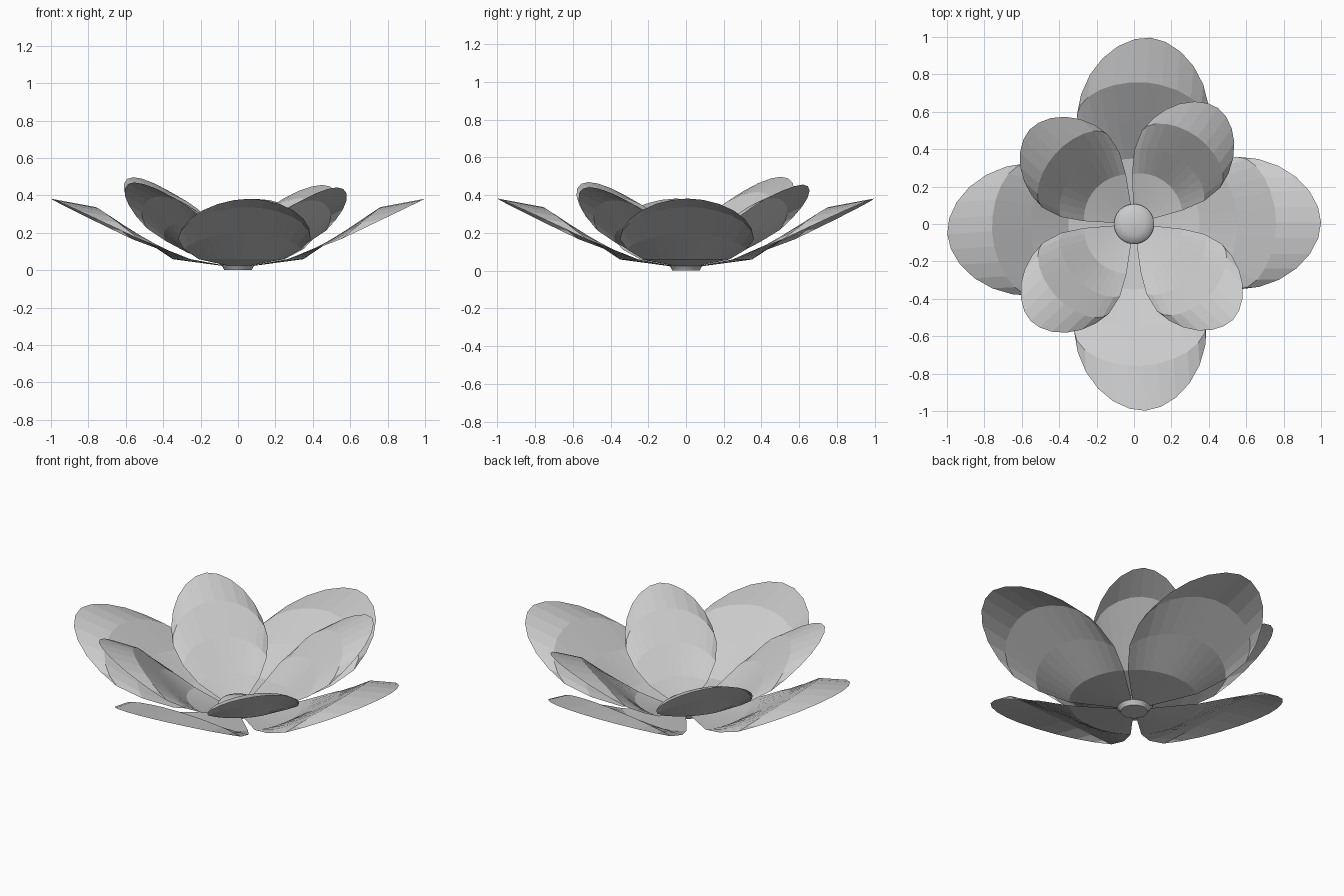
import bpy, bmesh, math
from mathutils import Matrix, Vector

if "Cube" in bpy.data.objects:
    bpy.data.objects.remove(bpy.data.objects["Cube"])

SEG = 12  # facets across a petal


def add_object(name, bm):
    bmesh.ops.recalc_face_normals(bm, faces=bm.faces)
    mesh = bpy.data.meshes.new(name)
    bm.to_mesh(mesh)
    bm.free()
    obj = bpy.data.objects.new(name, mesh)
    bpy.context.collection.objects.link(obj)
    return obj


def petal_row(i):
    """Points of one crosswise strip: base fan, bulge, crease, tip outline."""
    t = -1 + 2 * i / SEG
    a = t * math.radians(40.5)
    s, c = math.sin(t * math.pi / 2), max(0, math.cos(t * math.pi / 2))
    y = 0.355 * math.copysign(abs(s) ** 1.08, s)
    base = Vector((0.35 * math.cos(a), 0.35 * math.sin(a), 0.047))
    crease = Vector((0.55 + 0.21 * c, y, 0.155 + 0.17 * c))
    tip = Vector((0.55 + 0.45 * c, y, 0.155 + 0.215 * c))
    bulge = (base + crease) / 2 + Vector((0, 0.025 * t, 0))
    return base, bulge, crease, tip


def petal(name, azimuth, tilt=0.0, scale=1.0, width=1.0):
    bm = bmesh.new()
    root = bm.verts.new((0, 0, 0))
    rows = [[bm.verts.new(p) for p in petal_row(i)] for i in range(SEG + 1)]
    for a, b in zip(rows, rows[1:]):
        bm.faces.new((root, a[0], b[0]))
        for k in range(3):
            bm.faces.new((a[k], a[k + 1], b[k + 1], b[k]))
    bmesh.ops.remove_doubles(bm, verts=bm.verts, dist=1e-4)
    bm.transform(Matrix.Translation((0, 0, 0.012))
                 @ Matrix.Rotation(math.radians(azimuth), 4, 'Z')
                 @ Matrix.Rotation(-math.radians(tilt), 4, 'Y')
                 @ Matrix.Diagonal((scale, scale * width, scale, 1)))
    add_object(name, bm)


# Four wide outer petals
for n, az in enumerate((0.5, 85, 183, 273.5)):
    petal(f"outer_petal_{n + 1}", az)

# Four smaller, steeper inner petals: azimuth, tilt, scale
for n, (az, tilt, scale) in enumerate(((54, 9.8, 0.83), (138, 12.5, 0.84),
                                       (223, 10.8, 0.83), (316, 10, 0.80))):
    petal(f"inner_petal_{n + 1}", az, tilt, scale, 0.88)

# Flower centre: flattened button with a flat underside
bm = bmesh.new()
profile = [(0, 0), (0.073, 0), (0.08, 0.015), (0.1, 0.035), (0.107, 0.06),
           (0.095, 0.075), (0.06, 0.088), (0, 0.093)]
pts = [bm.verts.new((r, 0, z)) for r, z in profile]
edges = [bm.edges.new(e) for e in zip(pts, pts[1:])]
bmesh.ops.spin(bm, geom=pts + edges, cent=(0, 0, 0), axis=(0, 0, 1),
               angle=2 * math.pi, steps=32, use_duplicate=False)
bmesh.ops.remove_doubles(bm, verts=bm.verts, dist=1e-4)
centre = add_object("flower_centre", bm)
bpy.context.view_layer.objects.active = centre
centre.select_set(True)
bpy.ops.object.shade_smooth_by_angle(angle=math.radians(35))
